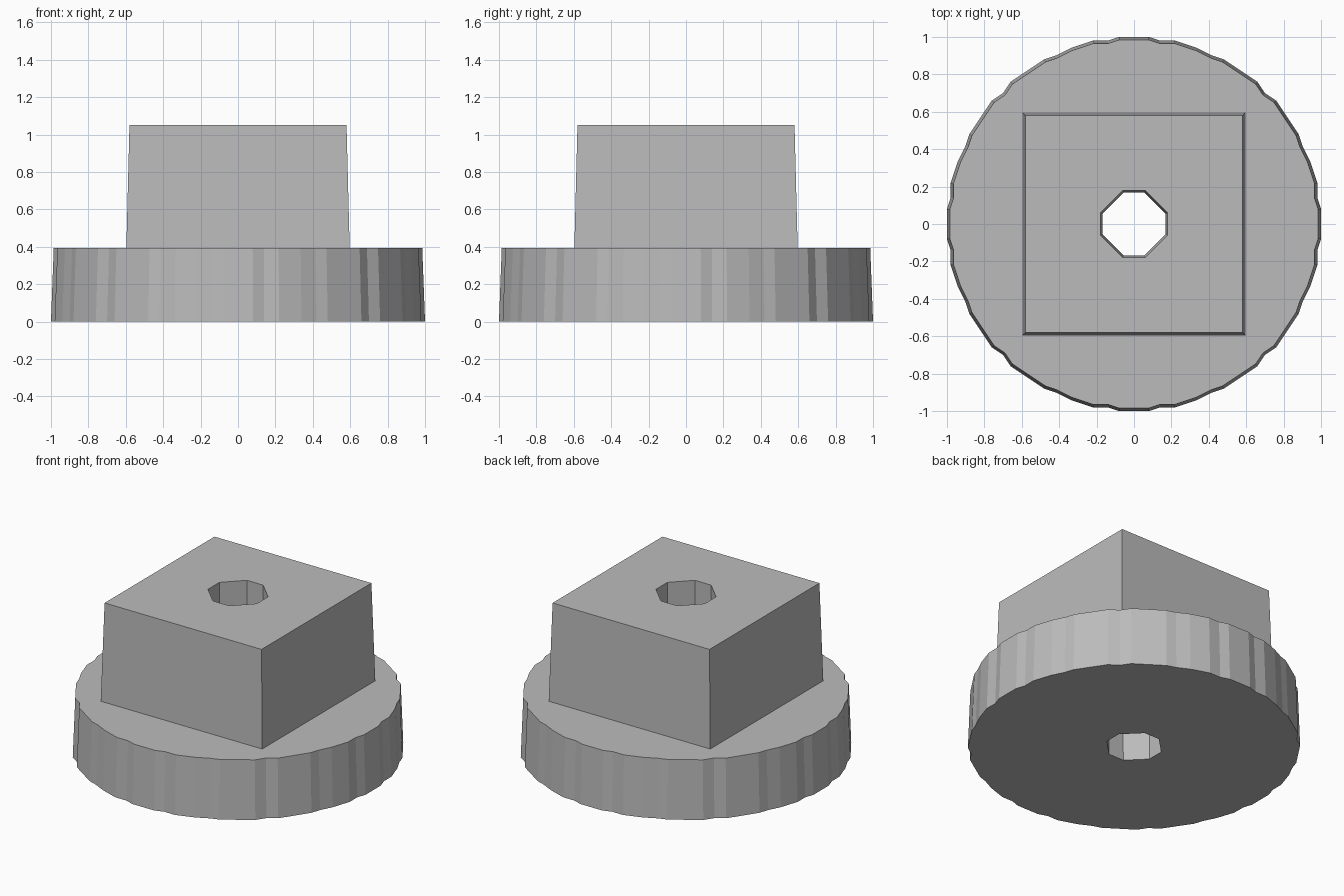
import bpy, bmesh, math

cube = bpy.data.objects.get("Cube")
if cube:
    bpy.data.objects.remove(cube, do_unlink=True)

FLANGE_TOP, BLOCK_TOP = 0.395, 1.05

grey = bpy.data.materials.new("plain grey")
grey.use_nodes = True
color = (0.5, 0.5, 0.5, 1)
grey.diffuse_color = color
grey.node_tree.nodes["Principled BSDF"].inputs["Base Color"].default_value = color


def stepped_circle(radius, count, step):
    """Circle outline snapped to a fine grid, giving a slightly ragged edge."""
    points = []
    for i in range(count):
        a = math.tau * i / count
        p = tuple(round(radius * f(a) / step) * step for f in (math.cos, math.sin))
        if p not in points:
            points.append(p)
    return points


def add_ring(bm, outline, scale, z):
    verts = [bm.verts.new((x * scale, y * scale, z)) for x, y in outline]
    for a, b in zip(verts, verts[1:] + verts[:1]):
        bm.edges.new((a, b))
    return verts


def ring_edges(bm, ring):
    return [bm.edges.get(pair) for pair in zip(ring, ring[1:] + ring[:1])]


def wall(bm, low, high):
    for i in range(len(low)):
        j = (i + 1) % len(low)
        bm.faces.new((low[i], low[j], high[j], high[i]))


def cap(bm, outer, inner):
    bmesh.ops.triangle_fill(bm, use_beauty=True, use_dissolve=False,
                            edges=ring_edges(bm, outer) + ring_edges(bm, inner))


def finish(name, bm):
    bmesh.ops.recalc_face_normals(bm, faces=bm.faces)
    mesh = bpy.data.meshes.new(name)
    bm.to_mesh(mesh)
    bm.free()
    mesh.materials.append(grey)
    obj = bpy.data.objects.new(name, mesh)
    bpy.context.collection.objects.link(obj)


rim = stepped_circle(1.0, 88, 0.02)
bore = stepped_circle(0.18, 20, 0.02)
square = [(-0.597, -0.597), (0.597, -0.597), (0.597, 0.597), (-0.597, 0.597)]


def bore_scale(z):
    return 0.93 + 0.07 * z / BLOCK_TOP


# Round flange with the lower half of the bore
bm = bmesh.new()
rim_low = add_ring(bm, rim, 1.0, 0)
rim_high = add_ring(bm, rim, 0.985, FLANGE_TOP)
bore_low = add_ring(bm, bore, bore_scale(0), 0)
bore_high = add_ring(bm, bore, bore_scale(FLANGE_TOP), FLANGE_TOP)
seat = add_ring(bm, square, 1.0, FLANGE_TOP)
cap(bm, rim_low, bore_low)
cap(bm, rim_high, seat)
wall(bm, rim_low, rim_high)
wall(bm, bore_low, bore_high)
finish("round_flange", bm)

# Tapered square block with the upper half of the bore
bm = bmesh.new()
block_low = add_ring(bm, square, 1.0, FLANGE_TOP)
block_high = add_ring(bm, square, 0.972, BLOCK_TOP)
bore_low = add_ring(bm, bore, bore_scale(FLANGE_TOP), FLANGE_TOP)
bore_high = add_ring(bm, bore, 1.0, BLOCK_TOP)
cap(bm, block_high, bore_high)
wall(bm, block_low, block_high)
wall(bm, bore_low, bore_high)
finish("square_block", bm)
